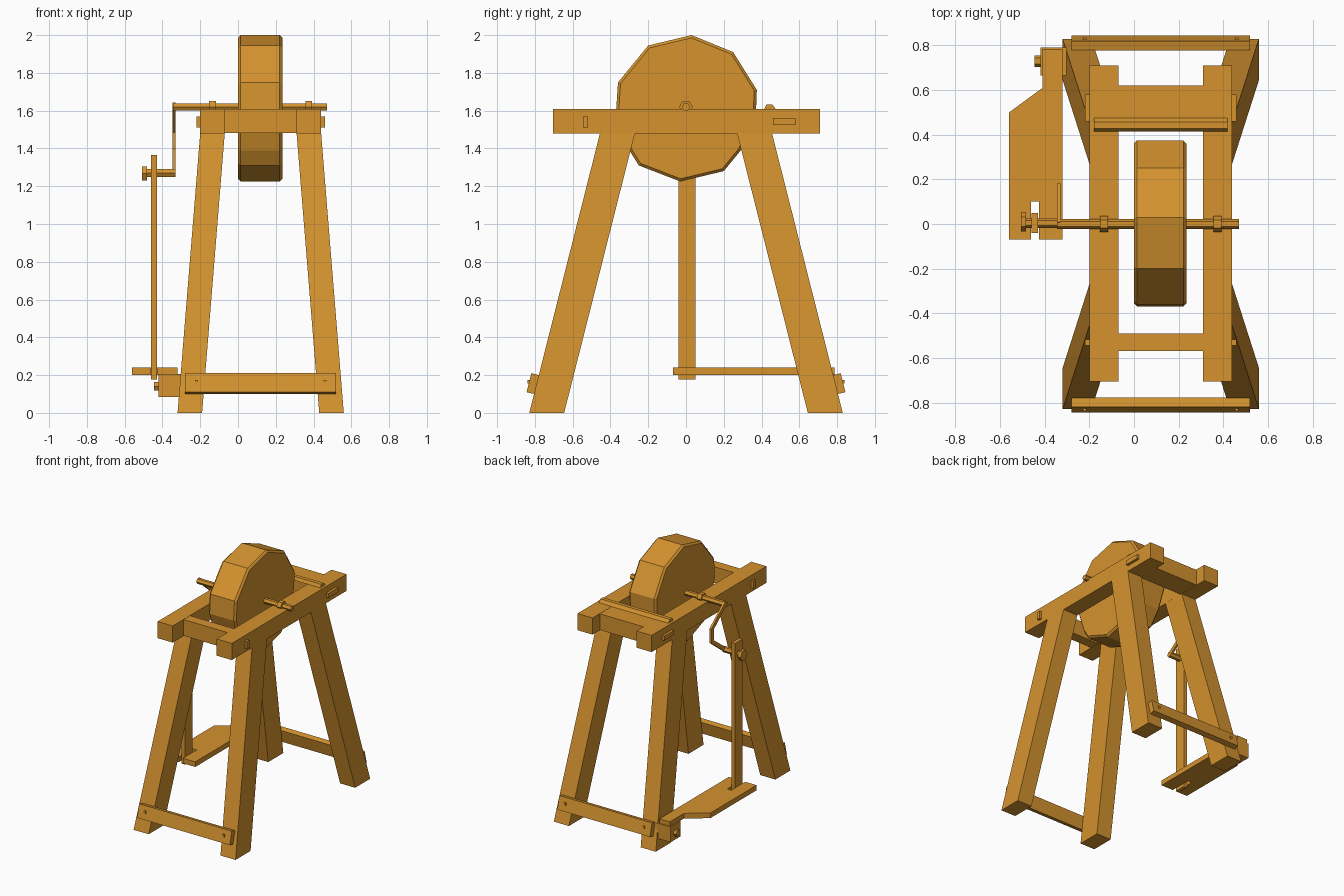
import bpy, bmesh
from math import cos, sin, tau
from mathutils import Vector

cube = bpy.data.objects.get("Cube")
if cube:
    bpy.data.objects.remove(cube, do_unlink=True)

wood = bpy.data.materials.new("golden wood")
wood.use_nodes = True
wood.diffuse_color = (0.66, 0.29, 0.028, 1)
wood.node_tree.nodes["Principled BSDF"].inputs["Base Color"].default_value = wood.diffuse_color


def loft(name, start, end):
    """Solid between two matching rings of points."""
    bm = bmesh.new()
    a = [bm.verts.new(p) for p in start]
    b = [bm.verts.new(p) for p in end]
    bm.faces.new(a)
    bm.faces.new(b[::-1])
    for i in range(len(a)):
        j = (i + 1) % len(a)
        bm.faces.new((a[i], b[i], b[j], a[j]))
    bmesh.ops.recalc_face_normals(bm, faces=bm.faces)
    mesh = bpy.data.meshes.new(name)
    bm.to_mesh(mesh)
    bm.free()
    mesh.materials.append(wood)
    obj = bpy.data.objects.new(name, mesh)
    bpy.context.collection.objects.link(obj)
    return obj


def along_x(name, profile, x0, x1):
    """Extrude a (y, z) profile along x."""
    return loft(name, [(x0, y, z) for y, z in profile], [(x1, y, z) for y, z in profile])


def rect(x0, x1, y0, y1, z):
    return [(x0, y0, z), (x1, y0, z), (x1, y1, z), (x0, y1, z)]


def box(name, x0, x1, y0, y1, z0, z1):
    return loft(name, rect(x0, x1, y0, y1, z0), rect(x0, x1, y0, y1, z1))


def ngon(y, z, r, n=6):
    return [(y + r * cos(tau * i / n), z + r * sin(tau * i / n)) for i in range(n)]


MID = 0.12      # the frame is symmetric about this x
SIDES = (("right", -1), ("left", 1))
ENDS = (("front", -1), ("back", 1))

# Top rails and splayed legs
for side, s in SIDES:
    xs = sorted((MID + s * 0.19, MID + s * 0.32))
    foot = sorted((MID + s * 0.31, MID + s * 0.44))
    box(side + "_rail", *xs, -0.705, 0.71, 1.48, 1.61)
    for end, e in ENDS:
        loft(f"{end}_{side}_leg",
             rect(*foot, *sorted((e * 0.645, e * 0.83)), 0),
             rect(*xs, *sorted((e * 0.27, e * 0.455)), 1.482))

# Cross beams with through tenons
box("front_beam", -0.08, 0.32, -0.57, -0.49, 1.482, 1.608)
box("front_tenon", -0.22, 0.46, -0.545, -0.518, 1.51, 1.57)
box("back_beam", -0.08, 0.32, 0.44, 0.62, 1.482, 1.608)
box("back_tenon", -0.22, 0.46, 0.46, 0.58, 1.525, 1.56)
along_x("tool_rest", [(0.415, 1.609), (0.475, 1.609), (0.457, 1.633), (0.427, 1.633)], -0.18, 0.42)

# Foot stretchers lying on the sloped leg faces, with pegs
for end, e in ENDS:
    profile = [(0.803, 0.10), (0.778, 0.20), (0.819, 0.21), (0.844, 0.11)]
    along_x(end + "_stretcher", [(e * y, z) for y, z in profile], -0.28, 0.52)
    for side, s in SIDES:
        x = MID + s * 0.34
        box(f"{end}_{side}_peg", x - 0.008, x + 0.008, *sorted((e * 0.80, e * 0.838)), 0.155, 0.175)

# Faceted grinding wheel with slightly chipped edges
outline = [(0.03, 2.0), (0.25, 1.91), (0.375, 1.71), (0.37, 1.58), (0.29, 1.39), (0.2, 1.28),
           (-0.03, 1.225), (-0.25, 1.31), (-0.30, 1.39), (-0.37, 1.6), (-0.36, 1.75), (-0.2, 1.945)]
wheel = along_x("grinding_wheel", outline, 0.0, 0.235)
bevel = wheel.modifiers.new("chipped_edges", "BEVEL")
bevel.width = 0.014
bevel.segments = 1
bevel.limit_method = "ANGLE"
bevel.angle_limit = 1.2

# Axle on two bearings
along_x("axle", ngon(0, 1.62, 0.022), -0.345, 0.47)
for side, s in SIDES:
    x = MID + s * 0.255
    along_x(side + "_bearing", ngon(0, 1.62, 0.036), x - 0.018, x + 0.018)

# Bowed crank arm: a flat strip following a path in y and z
path = [Vector(p) for p in ((0, 1.63), (0.165, 1.49), (0.165, 1.39), (0, 1.265))]
side_dirs = [Vector((0.6, 0.8)), Vector((1, 0.4)), Vector((1, -0.4)), Vector((0.6, -0.8))]
strip = [p + d * 0.016 for p, d in zip(path, side_dirs)]
strip += [p - d * 0.016 for p, d in zip(path[::-1], side_dirs[::-1])]
along_x("crank_arm", strip, -0.346, -0.33)
along_x("crank_pin", ngon(0.005, 1.27, 0.023), -0.49, -0.33)
along_x("crank_knob", ngon(0.01, 1.268, 0.043), -0.507, -0.483)

# Push rod down to the treadle
box("push_rod", -0.46, -0.43, -0.04, 0.05, 0.178, 1.365)

# Treadle board with an open slot for the rod
board = [(-0.56, -0.07), (-0.462, -0.07), (-0.462, 0.10), (-0.426, 0.10), (-0.426, -0.07),
         (-0.32, -0.07), (-0.32, 0.785), (-0.41, 0.785), (-0.41, 0.61), (-0.56, 0.50)]
loft("treadle", [(x, y, 0.20) for x, y in board], [(x, y, 0.24) for x, y in board])
box("hinge_block", -0.42, -0.30, 0.665, 0.79, 0.085, 0.205)
along_x("hinge_bolt", ngon(0.73, 0.14, 0.026), -0.445, -0.41)
